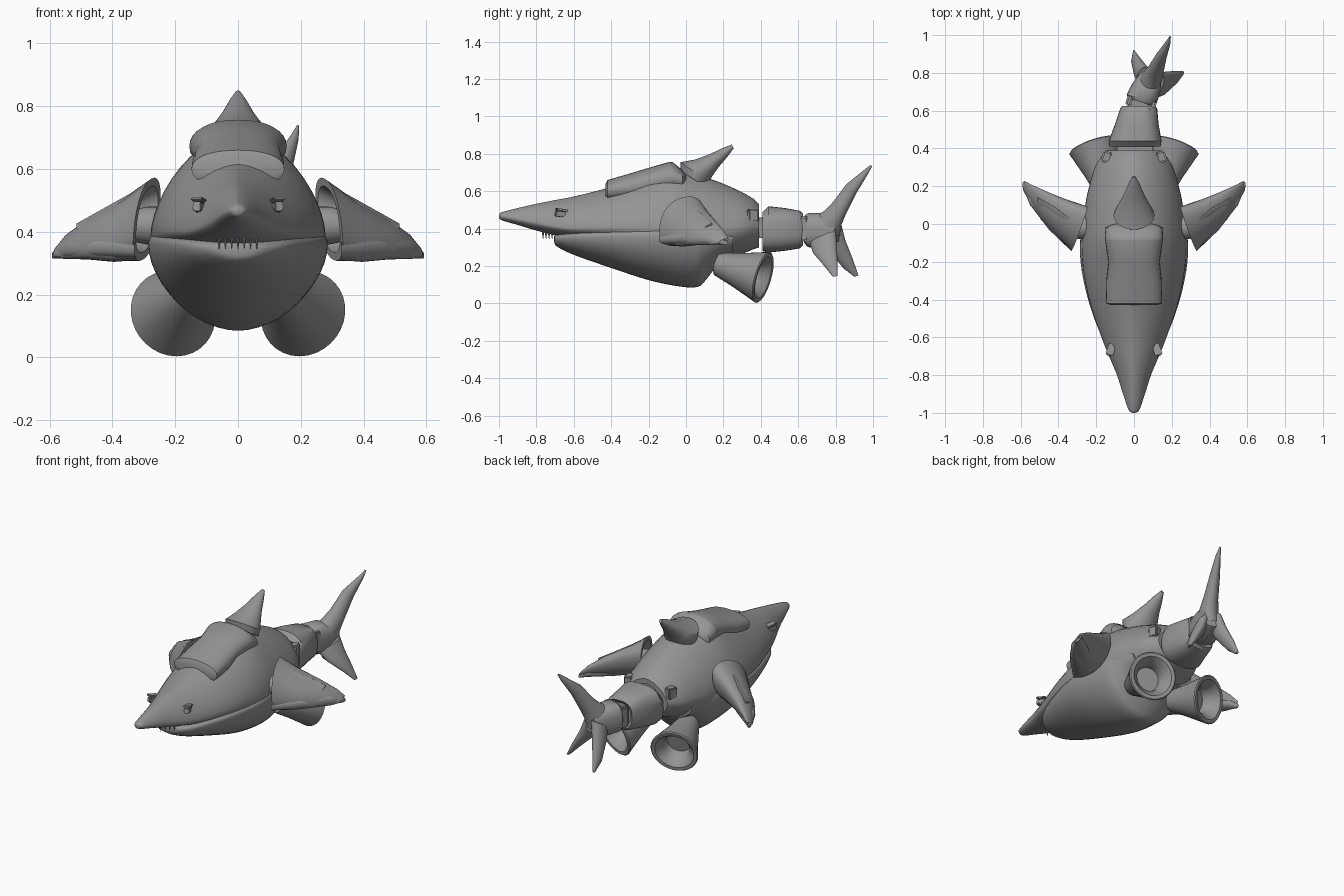
import bpy, bmesh, math
from mathutils import Vector as V

grey = bpy.data.materials.new("hull_grey")
grey.diffuse_color = (0.3, 0.3, 0.3, 1)


def finish(bm, name, angle=35):
    bmesh.ops.recalc_face_normals(bm, faces=bm.faces)
    me = bpy.data.meshes.new(name)
    bm.to_mesh(me)
    bm.free()
    me.materials.append(grey)
    ob = bpy.data.objects.new(name, me)
    bpy.context.collection.objects.link(ob)
    bpy.ops.object.select_all(action='DESELECT')
    bpy.context.view_layer.objects.active = ob
    ob.select_set(True)
    bpy.ops.object.shade_smooth_by_angle(angle=math.radians(angle))
    return ob


def power(a, n):
    return math.copysign(abs(a) ** (2 / n), a)


def ring(a, b, v, n=2.0, count=32):
    """Superellipse with diameter a-b and half width vector v."""
    a, b, v = V(a), V(b), V(v)
    c, u = (a + b) / 2, (b - a) / 2
    t = [2 * math.pi * i / count for i in range(count)]
    return [c + u * power(math.cos(k), n) + v * power(math.sin(k), n) for k in t]


def hull(y, w, top, mid, low, nu=1.65, nl=1.8, count=48):
    """Body section with separate curves above and below its widest line."""
    pts = []
    for i in range(count):
        t = 2 * math.pi * i / count
        n, h = (nu, top - mid) if math.sin(t) > 0 else (nl, mid - low)
        pts.append(V((w * power(math.cos(t), n), y, mid + h * power(math.sin(t), n))))
    return pts


def smooth_rows(rows, steps=4):
    """Catmull-Rom interpolation between rows of section numbers."""
    out = []
    for i in range(len(rows) - 1):
        p = [V(rows[max(0, min(len(rows) - 1, i + k))]) for k in (-1, 0, 1, 2)]
        for s in range(steps):
            t = s / steps
            out.append(0.5 * (2 * p[1] + (p[2] - p[0]) * t
                              + (2 * p[0] - 5 * p[1] + 4 * p[2] - p[3]) * t * t
                              + (3 * p[1] - p[0] - 3 * p[2] + p[3]) * t ** 3))
    return out + [V(rows[-1])]


def loft(name, rings, side=1, angle=35):
    bm = bmesh.new()
    vs = [[bm.verts.new((p.x * side, p.y, p.z)) for p in r] for r in rings]
    n = len(vs[0])
    for r, s in zip(vs, vs[1:]):
        for i in range(n):
            bm.faces.new((r[i], r[(i + 1) % n], s[(i + 1) % n], s[i]))
    bm.faces.new(vs[0])
    bm.faces.new(vs[-1])
    return finish(bm, name, angle)


def box(name, loc, size, yaw=0, tilt=0, bevel=0.008):
    bm = bmesh.new()
    bmesh.ops.create_cube(bm, size=1)
    for v in bm.verts:
        v.co = V((v.co.x * size[0], v.co.y * size[1], v.co.z * size[2]))
    if bevel:
        bmesh.ops.bevel(bm, geom=bm.edges[:], offset=bevel, segments=2, affect='EDGES')
    ob = finish(bm, name)
    ob.location = loc
    ob.rotation_euler = (tilt, 0, yaw)
    return ob


# Upper hull: y, half width, top, widest height, bottom
upper = [(-1.0, .006, .475, .468, .46), (-.985, .028, .488, .467, .445), (-.9, .058, .51, .45, .42),
         (-.8, .09, .533, .43, .39), (-.7, .132, .553, .41, .365), (-.6, .172, .572, .40, .345),
         (-.43, .23, .615, .40, .32), (-.25, .268, .675, .40, .25), (-.08, .278, .72, .39, .16),
         (.1, .258, .675, .39, .17), (.2, .237, .64, .39, .225), (.3, .207, .595, .40, .265),
         (.36, .17, .56, .41, .29)]
rows = smooth_rows(upper)
body = [hull(*r) for r in rows]
body += [hull(.39, .145, .53, .41, .30), hull(.39, .115, .50, .41, .33), hull(.35, .105, .49, .41, .34)]
loft("upper_hull", body)

# Lower jaw and belly
jaw = [(-.705, .03, .36, .345, .33), (-.69, .09, .368, .345, .305), (-.6, .168, .385, .355, .26),
       (-.4, .243, .405, .36, .19), (-.2, .283, .425, .36, .125), (-.04, .282, .44, .36, .092),
       (.06, .268, .44, .36, .088), (.11, .252, .43, .36, .13), (.17, .237, .41, .36, .205),
       (.25, .215, .38, .35, .245)]
loft("lower_jaw", [hull(*r, nu=2.6, nl=1.85) for r in smooth_rows(jaw)])

# Back armour plate: y, half width, top, bottom
plate = [(-.43, .12, .64, .55), (-.42, .148, .66, .54), (-.3, .146, .695, .54), (-.2, .135, .725, .56),
         (-.09, .152, .757, .59), (-.07, .155, .755, .59), (-.02, .15, .715, .60), (0, .11, .69, .60)]
loft("back_plate", [ring((0, y, t), (0, y, b), (w, 0, 0), 2.2) for y, w, t, b in plate])

# Dorsal fin
fin = [((0, -.03, .71), (0, .11, .62), .10), ((0, -.03, .755), (0, .125, .65), .108),
       ((0, .05, .77), (0, .14, .68), .085), ((0, .13, .80), (0, .175, .73), .055),
       ((0, .20, .833), (0, .222, .785), .03), ((0, .245, .85), (0, .255, .83), .01)]
loft("dorsal_fin", [ring(a, b, (w, 0, 0)) for a, b, w in fin])

# Pectoral fins with a hollow shoulder cup, and thrusters
root = ring((.33, -.14, .42), (.25, .09, .46), (-.015, .02, .13), 2.3)
centre = sum(root, V()) / len(root)
cup = [centre + (p - centre) * .8 for p in root]
floor = [centre + (p - centre) * .55 + V((.06, .03, -.01)) for p in root]
wing = [((.41, -.06, .37), (.36, .13, .435), .09), ((.49, .02, .36), (.46, .17, .40), .063),
        ((.56, .13, .34), (.54, .205, .365), .036), ((.587, .18, .33), (.58, .225, .34), .012)]
wing = [floor, cup, root] + [ring(a, b, (0, .01, h), 2.3) for a, b, h in wing]
start, end = V((.14, .17, .21)), V((.207, .41, .14))
axis = V((.3, .92, -.26)).normalized()
side_v = axis.cross(V((0, 0, 1))).normalized()
up_v = side_v.cross(axis)


def circle(c, r):
    return ring(c - side_v * r, c + side_v * r, up_v * r)


nozzle = [(start, .062), (start.lerp(end, .45), .094), (start.lerp(end, .9), .132), (end, .141),
          (end + axis * .006, .135), (end + axis * .004, .115), (end - axis * .04, .078),
          (end - axis * .09, .07)]
for s, tag in ((1, "right"), (-1, "left")):
    loft("pectoral_fin_" + tag, wing, s)
    # Raised lower blade and upper panel on the fin
    blade = [((.33, -.145, .345), (.33, .0, .345), .032), ((.45, -.03, .35), (.43, .12, .35), .035),
             ((.55, .10, .345), (.54, .2, .345), .03), ((.592, .2, .325), (.588, .225, .325), .01)]
    loft("fin_blade_" + tag, [ring(a, b, (0, 0, h), 2.5) for a, b, h in blade], s)
    panel = [((.34, -.04, .475), (.34, .03, .515), .012), ((.42, .01, .435), (.42, .09, .47), .012),
             ((.51, .1, .40), (.51, .14, .42), .01)]
    loft("fin_panel_" + tag, [ring(a, b, (.004, 0, h), 4) for a, b, h in panel], s)
    joint = [(.22, .05), (.25, .06), (.29, .06), (.34, .05)]
    loft("shoulder_joint_" + tag,
         [ring((x, -.02 - r, .42), (x, -.02 + r, .42), (0, 0, r)) for x, r in joint], s)
    loft("thruster_" + tag, [circle(c, r) for c, r in nozzle], s)
    # Eye with a slanted brow above it
    box("eye_" + tag, (s * .122, -.672, .478), (.03, .055, .03), s * .35, -.15, .004)
    box("brow_" + tag, (s * .122, -.665, .5), (.04, .065, .012), s * .35, -.2, .004)
    # Rear hull lugs around the tail hinge
    box("hull_lug_" + tag, (s * .145, .355, .47), (.05, .06, .07), s * .3)

# Teeth: upper row hangs down, lower row points up
for i in range(7):
    x = (i - 3) * .02
    y = -.765 + abs(x) * .8
    loft("upper_tooth", [ring((x, y - .01, .405), (x, y + .01, .405), (.009, 0, 0), 2, 8),
                         ring((x, y, .345), (x, y + .002, .345), (.001, 0, 0), 2, 8)])
    if i % 2 == 0:
        loft("lower_tooth", [ring((x, -.695, .34), (x, -.675, .34), (.009, 0, 0), 2, 8),
                             ring((x, -.687, .385), (x, -.685, .385), (.001, 0, 0), 2, 8)])

# Tail segment: centre x, y, half width, top, bottom
seg = [(.005, .43, .11, .47, .32), (.005, .41, .135, .49, .28), (.006, .44, .14, .52, .272),
       (.015, .53, .115, .51, .282), (.025, .61, .098, .495, .295), (.025, .625, .088, .48, .31),
       (.025, .61, .07, .46, .33)]
loft("tail_segment", [ring((x, y, t), (x, y, b), (w, 0, 0), 2.8) for x, y, w, t, b in seg])
box("front_hinge", (.005, .40, .405), (.20, .09, .11))
box("rear_hinge", (.035, .64, .40), (.11, .08, .075), -.25)
for x, y in ((-.025, .655), (.10, .625)):
    box("hinge_prong", (x, y, .40), (.03, .06, .13), -.3)

# Tail fin: base block and three lobes, swung to one side
across = V((.95, -.3, 0))
base = [((.035, .645, .475), (.035, .645, .315), .07), ((.04, .66, .485), (.04, .66, .30), .083),
        ((.065, .72, .485), (.065, .72, .295), .078), ((.1, .81, .44), (.1, .81, .33), .05)]
top = [((.06, .68, .46), (.1, .82, .36), .06), ((.08, .74, .495), (.115, .825, .41), .055),
       ((.1, .785, .54), (.13, .85, .47), .043), ((.13, .86, .64), (.155, .91, .59), .03),
       ((.175, .945, .708), (.183, .97, .688), .014), ((.19, .985, .74), (.192, .995, .733), .004)]
left = [((.04, .72, .36), (.07, .83, .42), .04), ((.02, .77, .28), (.05, .85, .34), .036),
        ((.0, .84, .19), (.02, .89, .24), .024), ((0, .90, .143), (0, .922, .15), .006)]
right = [((.08, .66, .33), (.14, .80, .39), .04), ((.14, .68, .27), (.17, .805, .31), .036),
         ((.21, .74, .20), (.22, .81, .22), .024), ((.255, .785, .143), (.26, .81, .148), .006)]
for name, rows_ in (("tail_fin_base", base), ("tail_upper_lobe", top),
                    ("tail_lower_lobe_left", left), ("tail_lower_lobe_right", right)):
    loft(name, [ring(a, b, across * w, 2.6 if rows_ is base else 2) for a, b, w in rows_])
